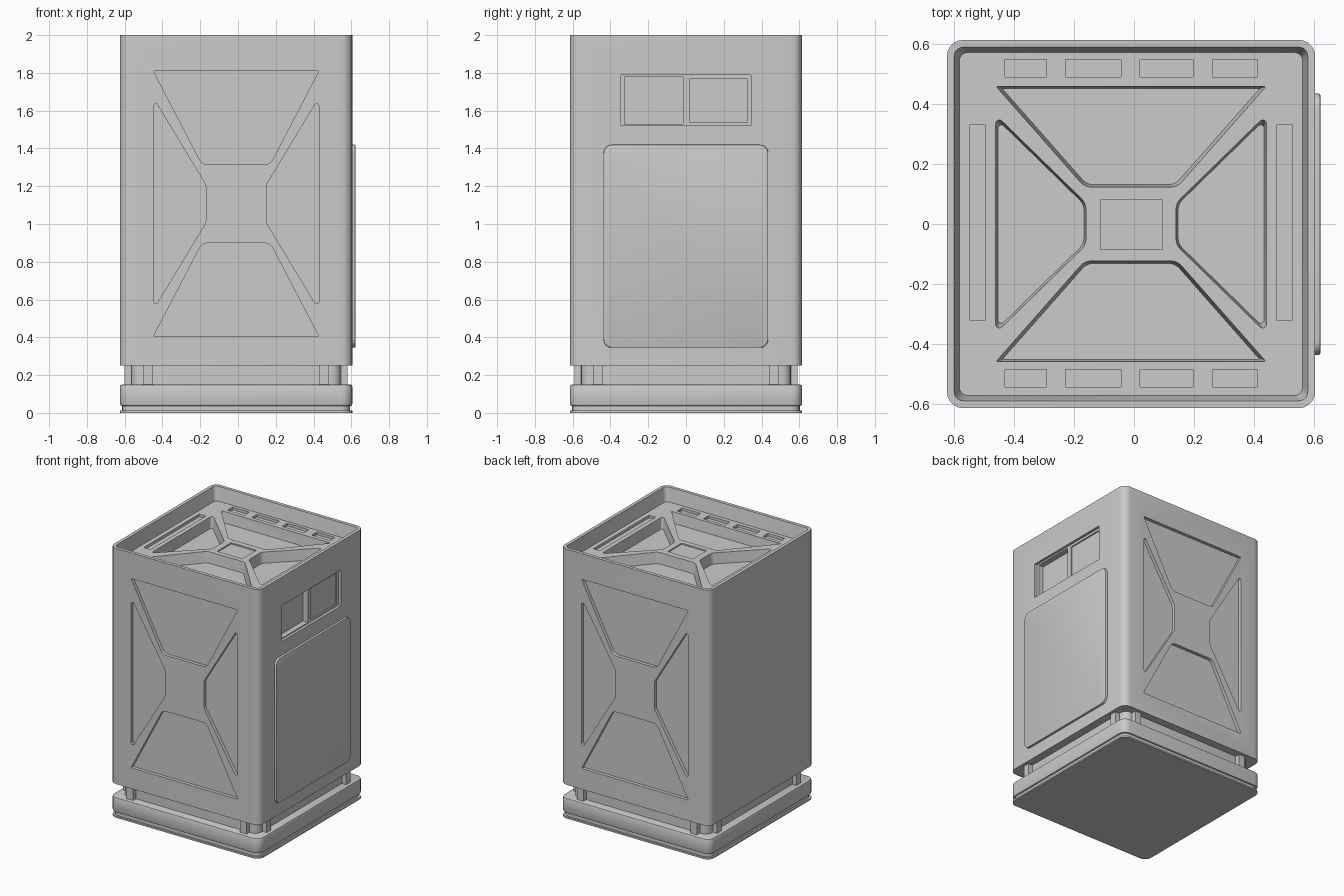
import bpy, bmesh, math
from mathutils import Vector

if "Cube" in bpy.data.objects:
    bpy.data.objects.remove(bpy.data.objects["Cube"])

CX, H = -0.01, 0.615          # body centre in x, half width
FLOOR = 1.9                   # floor of the sunken top


# Frames map (u, v, depth into the surface) to world space
def front(u, v, d): return (u + CX, -H + d, v)
def back(u, v, d): return (u + CX, H - d, v)
def right(u, v, d): return (CX + H - d, u, v)
def level(z): return lambda u, v, d: (u + CX, v, z - d)


def rounded(pts, radii, seg=5):
    """Fillet the corners of a convex polygon."""
    if not isinstance(radii, (list, tuple)):
        radii = [radii] * len(pts)
    out = []
    for i, r in enumerate(radii):
        p = Vector(pts[i])
        a = (Vector(pts[i - 1]) - p).normalized()
        b = (Vector(pts[(i + 1) % len(pts)]) - p).normalized()
        if r == 0:
            out.append(p)
            continue
        half = a.angle(b) / 2
        c = p + (a + b).normalized() * (r / math.sin(half))
        t = r / math.tan(half)
        s, e = p + a * t - c, p + b * t - c
        total = s.angle(e)
        for k in range(seg + 1):
            f = k / seg
            out.append(c + (s * math.sin((1 - f) * total) + e * math.sin(f * total)) / math.sin(total))
    return out


def rect(u0, u1, v0, v1, r=0):
    return rounded([(u0, v0), (u1, v0), (u1, v1), (u0, v1)], r)


def prism(bm, pts, d0, d1, frame, taper=1.0):
    mid = sum(pts, Vector((0, 0))) / len(pts)
    a = [bm.verts.new(frame(p.x, p.y, d0)) for p in pts]
    b = []
    for p in pts:
        q = mid + (p - mid) * taper
        b.append(bm.verts.new(frame(q.x, q.y, d1)))
    bm.faces.new(a)
    bm.faces.new(b)
    n = len(pts)
    for i in range(n):
        j = (i + 1) % n
        bm.faces.new((a[i], a[j], b[j], b[i]))


def make(name, bm):
    bmesh.ops.recalc_face_normals(bm, faces=bm.faces[:])
    me = bpy.data.meshes.new(name)
    bm.to_mesh(me)
    bm.free()
    ob = bpy.data.objects.new(name, me)
    bpy.context.collection.objects.link(ob)
    return ob


def activate(ob):
    bpy.ops.object.select_all(action='DESELECT')
    ob.select_set(True)
    bpy.context.view_layer.objects.active = ob


def smooth(ob, bevel=0):
    activate(ob)
    if bevel:
        m = ob.modifiers.new("edge", 'BEVEL')
        m.width, m.segments, m.limit_method = bevel, 2, 'ANGLE'
        m.angle_limit = math.radians(50)
        bpy.ops.object.modifier_apply(modifier=m.name)
    bpy.ops.object.shade_smooth_by_angle(angle=math.radians(30))


def carve(ob, bm):
    cutter = make("cutter", bm)
    cutter.hide_render = True
    m = ob.modifiers.new("cut", 'BOOLEAN')
    m.operation, m.solver, m.object = 'DIFFERENCE', 'EXACT', cutter
    activate(ob)
    bpy.ops.object.modifier_apply(modifier=m.name)
    bpy.data.objects.remove(cutter)


def cross_pockets(bm, frame, cv, w, wv, side_v, inner_u, inner_v, waist_u, waist_v, d0, d1, taper):
    """Four trapezoid pockets that leave an X-shaped rib standing."""
    for s in (1, -1):
        pts = [(-w, cv + s * wv), (w, cv + s * wv), (inner_u, cv + s * inner_v), (-inner_u, cv + s * inner_v)]
        prism(bm, rounded(pts, [0.003, 0.003, 0.05, 0.05]), d0, d1, frame, taper)
        pts = [(s * w, cv + side_v), (s * w, cv - side_v), (s * waist_u, cv - waist_v), (s * waist_u, cv + waist_v)]
        prism(bm, rounded(pts, [0.012, 0.012, 0.05, 0.05]), d0, d1, frame, taper)


# Main body shell
bm = bmesh.new()
prism(bm, rect(-H, H, -H, H, 0.055), -2.0, -0.25, level(0))
body = make("body", bm)

# First cuts: sunken top, front and back cross panels, window frame
bm = bmesh.new()
prism(bm, rect(-0.592, 0.592, -0.592, 0.592, 0.03), -0.01, 2 - FLOOR, level(2), 0.968)
for face in (front, back):
    cross_pockets(bm, face, 1.107, 0.438, 0.703, 0.56, 0.18, 0.208, 0.16, 0.1, -0.02, 0.025, 1)
prism(bm, rect(-0.345, 0.345, 1.522, 1.788), -0.02, 0.02, right)
carve(body, bm)

# Second cuts: top cross pockets, top slots, centre plate, window panes
bm = bmesh.new()
top = level(FLOOR)
cross_pockets(bm, top, 0, 0.452, 0.46, 0.365, 0.155, 0.123, 0.15, 0.07, -0.004, 0.08, 0.95)
for v in (0.49, -0.545):
    for u0, u1 in ((-0.42, -0.282), (-0.218, -0.033), (0.03, 0.207), (0.272, 0.423)):
        prism(bm, rect(u0, u1, v, v + 0.06), -0.01, 0.02, top)
for u in (-0.54, 0.485):
    prism(bm, rect(u, u + 0.055, -0.32, 0.33), -0.01, 0.02, top)
prism(bm, rect(-0.102, 0.105, -0.085, 0.08), -0.01, 0.01, top)
prism(bm, rect(-0.325, -0.015, 1.53, 1.777), 0.01, 0.06, right)
prism(bm, rect(0.02, 0.322, 1.537, 1.77), 0.01, 0.03, right)
carve(body, bm)
smooth(body)

# Raised access door on the right side
bm = bmesh.new()
prism(bm, rect(-0.437, 0.435, 0.345, 1.42, 0.045), 0.01, -0.017, right)
smooth(make("side_door", bm), 0.005)

# Recessed neck between body and base
bm = bmesh.new()
prism(bm, rect(-0.555, 0.555, -0.555, 0.555, 0.05), -0.26, -0.14, level(0))
smooth(make("neck", bm))

# Support posts, two at each corner
bm = bmesh.new()
for sx in (1, -1):
    for sy in (1, -1):
        for a, b in (((0.44, 0.492), (0.54, 0.59)), ((0.54, 0.59), (0.44, 0.492))):
            us, vs = sorted(sx * k for k in a), sorted(sy * k for k in b)
            prism(bm, rect(*us, *vs), -0.26, -0.14, level(0))
make("support_posts", bm)

# Base slab, shadow gap and foot plate
for name, h, z0, z1, bevel in (("base_slab", H, 0.037, 0.15, 0.01),
                               ("base_gap", H - 0.012, 0.008, 0.045, 0),
                               ("foot_plate", H, 0.0, 0.012, 0)):
    bm = bmesh.new()
    prism(bm, rect(-h, h, -h, h, 0.055), -z1, -z0, level(0))
    smooth(make(name, bm), bevel)
